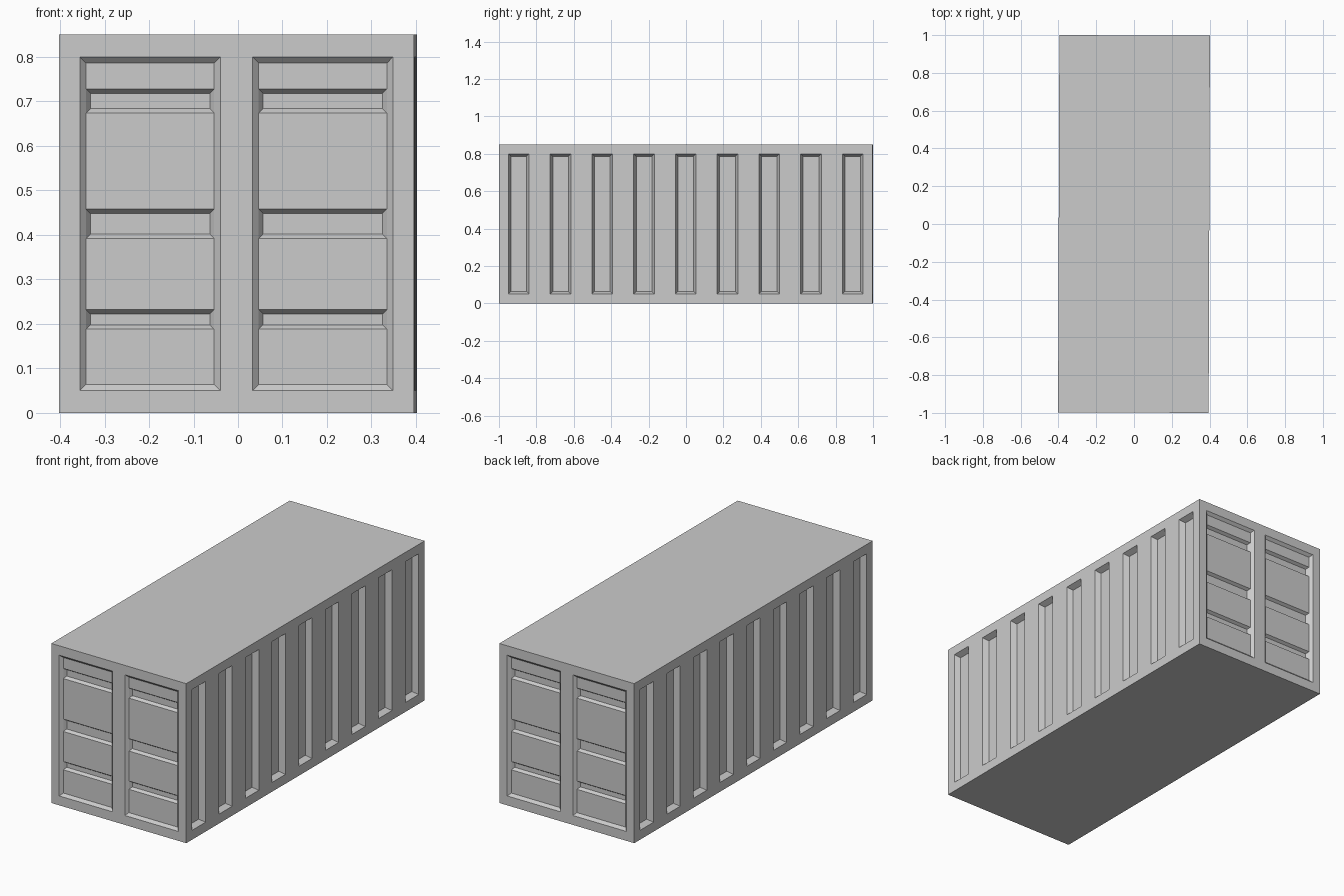
import bpy, bmesh
from mathutils import Matrix

if "Cube" in bpy.data.objects:
    bpy.data.objects.remove(bpy.data.objects["Cube"])

W, L, H = 0.3985, 0.9986, 0.85                    # half width, half length, height
TURN = Matrix.Rotation(-0.0035, 4, 'Z')           # the whole box sits very slightly turned


def make(name, quads, turn_half):
    """Build one object from quads; turn_half puts it on the opposite side."""
    bm = bmesh.new()
    for q in quads:
        bm.faces.new([bm.verts.new(p) for p in q])
    bmesh.ops.remove_doubles(bm, verts=bm.verts, dist=1e-5)
    spin = Matrix.Rotation(3.14159265, 4, 'Z') if turn_half else Matrix()
    bm.transform(TURN @ spin)
    mesh = bpy.data.meshes.new(name)
    bm.to_mesh(mesh)
    bm.free()
    bpy.context.collection.objects.link(bpy.data.objects.new(name, mesh))


def plate(place, us, vs, d, levels):
    """Flat plate cut by lines us, vs; cells odd in both directions are recessed.
    levels holds (inset, depth, inner v lines) for each nested recess."""
    quads = []
    for i, (a, b) in enumerate(zip(us, us[1:])):
        for j, (c, e) in enumerate(zip(vs, vs[1:])):
            if b - a < 1e-6:
                continue
            outer = [(a, c), (b, c), (b, e), (a, e)]
            if not (i % 2 and j % 2 and levels):
                quads.append([place(u, v, d) for u, v in outer])
                continue
            (t, dd, inner_vs), rest = levels[0], levels[1:]
            a2, b2, c2, e2 = a + t, b - t, c + t, e - t
            inner = [(a2, c2), (b2, c2), (b2, e2), (a2, e2)]
            for k in range(4):                    # sloped rim
                m = (k + 1) % 4
                quads.append([place(*outer[k], d), place(*outer[m], d),
                              place(*inner[m], d + dd), place(*inner[k], d + dd)])
            quads += plate(place, [a2, a2, b2, b2], [c2, *inner_vs, e2], d + dd, rest)
    return quads


# End doors: two shallow panels, each with three recessed bars
bars = [0.188, 0.232, 0.392, 0.458, 0.674, 0.728]
door_us = [-W, -0.352, -0.036, 0.036, 0.352, W]
doors = plate(lambda u, v, d: (u, -L + d, v), door_us, [0, 0.05, 0.80, H], 0,
              [(0.014, 0.014, bars), (0.010, 0.015, [])])

# Long side walls: nine vertical grooves
side_us = [-L]
for k in range(9):
    c = (k - 4) * 0.2232
    side_us += [c - 0.0555, c + 0.0555]
side_us.append(L)
side = plate(lambda u, v, d: (W - d, u, v), side_us, [0, 0.05, 0.80, H], 0,
             [(0.014, 0.030, [])])

for names, quads in ((("front_doors", "back_doors"), doors),
                     (("right_side_wall", "left_side_wall"), side)):
    for half, name in enumerate(names):
        make(name, quads, half)

# Roof and base
corners = [(-W, -L), (W, -L), (W, L), (-W, L)]
make("roof", [[(x, y, H) for x, y in corners]], False)
make("base", [[(x, y, 0) for x, y in reversed(corners)]], False)
